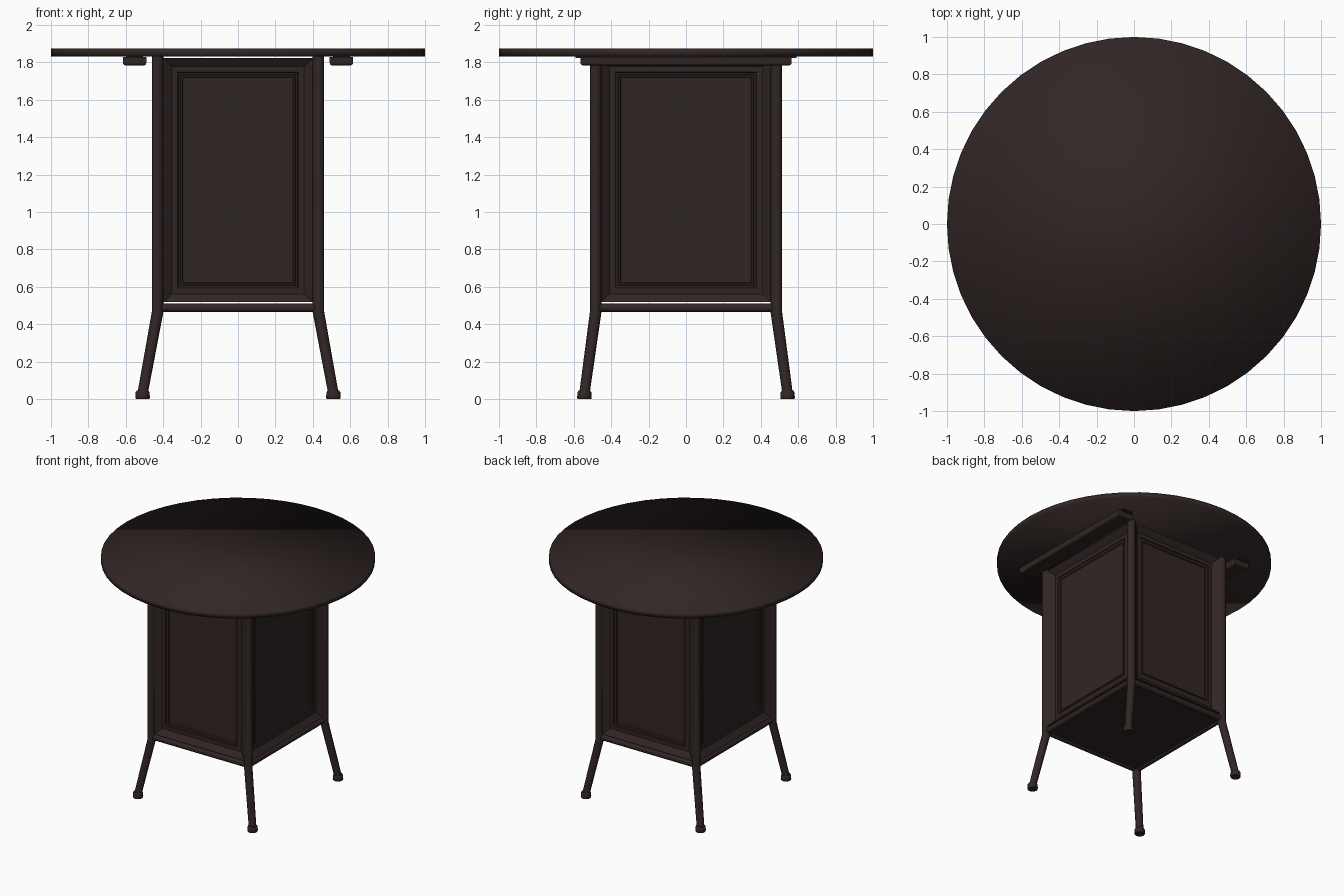
import bpy, bmesh, math
from mathutils import Vector, Matrix

cube = bpy.data.objects.get("Cube")
if cube:
    bpy.data.objects.remove(cube, do_unlink=True)

wood = bpy.data.materials.new("dark brown")
wood.use_nodes = True
COLOUR = (0.030, 0.019, 0.018, 1)
wood.diffuse_color = COLOUR
bsdf = next(n for n in wood.node_tree.nodes if n.type == 'BSDF_PRINCIPLED')
bsdf.inputs["Base Color"].default_value = COLOUR

POST_X, POST_Y = 0.43, 0.483      # post centres
FOOT_X, FOOT_Y = 0.51, 0.543      # splayed foot centres
RAIL_Z, TOP_Z = 0.488, 1.832


def finish(name, bm, angle=35):
    bmesh.ops.recalc_face_normals(bm, faces=bm.faces)
    mesh = bpy.data.meshes.new(name)
    bm.to_mesh(mesh)
    bm.free()
    mesh.materials.append(wood)
    obj = bpy.data.objects.new(name, mesh)
    bpy.context.collection.objects.link(obj)
    bpy.ops.object.select_all(action='DESELECT')
    obj.select_set(True)
    bpy.context.view_layer.objects.active = obj
    if angle is None:
        bpy.ops.object.shade_smooth()
    else:
        bpy.ops.object.shade_smooth_by_angle(angle=math.radians(angle))
    return obj


def skin(bm, loops):
    """Bridge a series of equal-sized point loops and cap both ends."""
    loops = [[bm.verts.new(p) for p in loop] for loop in loops]
    n = len(loops[0])
    for a, b in zip(loops, loops[1:]):
        for i in range(n):
            j = (i + 1) % n
            bm.faces.new((a[i], a[j], b[j], b[i]))
    bm.faces.new(loops[0])
    bm.faces.new(loops[-1])


def column(name, rings, sides=16, angle=35):
    """Round column through horizontal rings (x, y, z, radius)."""
    turn = [i * math.tau / sides for i in range(sides)]
    bm = bmesh.new()
    skin(bm, [[(x + r * math.cos(t), y + r * math.sin(t), z) for t in turn]
              for x, y, z, r in rings])
    return finish(name, bm, angle)


def rail(name, centre, length, axis, radius=0.023):
    bm = bmesh.new()
    turn = Matrix.Rotation(math.pi / 2, 4, 'Y' if axis == 'X' else 'X')
    bmesh.ops.create_cone(bm, cap_ends=True, segments=16, radius1=radius, radius2=radius,
                          depth=length, matrix=Matrix.Translation(centre) @ turn)
    return finish(name, bm)


def box(name, centre, size, bevel=0.0):
    bm = bmesh.new()
    bmesh.ops.create_cube(bm, size=1, matrix=Matrix.Translation(centre) @ Matrix.Diagonal((*size, 1)))
    if bevel:
        low = [e for e in bm.edges if all(v.co.z < centre[2] for v in e.verts)]
        bmesh.ops.bevel(bm, geom=low, offset=bevel, segments=3, profile=0.5, affect='EDGES')
    return finish(name, bm)


def panel(name, half_width, distance, angle):
    """Recessed panel: closed back, sloped border and stepped moulding."""
    steps = [(0, 0.08), (0, 0), (0.045, 0.035), (0.075, 0.035), (0.079, 0.042),
             (0.089, 0.042), (0.092, 0.037), (0.1, 0.037), (0.105, 0.045)]
    low, high = 0.518, 1.823
    spin = Matrix.Rotation(angle, 3, 'Z')
    bm = bmesh.new()
    loops = []
    for inset, depth in steps:
        w, y = half_width - inset, depth - distance
        corners = ((-w, low + inset), (w, low + inset), (w, high - inset), (-w, high - inset))
        loops.append([spin @ Vector((x, y, z)) for x, z in corners])
    skin(bm, loops)
    return finish(name, bm, 20)


# Round top
column("table_top", [(0, 0, TOP_Z, 1), (0, 0, 1.873, 1)], sides=48, angle=None)

# Bent legs with feet
for sx, side in ((1, "left"), (-1, "right")):
    for sy, end in ((-1, "front"), (1, "back")):
        fx, fy, px, py = sx * FOOT_X, sy * FOOT_Y, sx * POST_X, sy * POST_Y
        column(f"{end}_{side}_leg", [(fx, fy, 0.03, 0.028), (px, py, 0.465, 0.031),
                                     (px, py, TOP_Z, 0.031)])
        column(f"{end}_{side}_foot", [(fx, fy, 0, 0.036), (fx, fy, 0.008, 0.039),
                                      (fx, fy, 0.036, 0.037), (fx, fy, 0.046, 0.031)])

# Lower rails and floor of the cabinet
for s, end, side in ((-1, "front", "right"), (1, "back", "left")):
    rail(f"{end}_rail", (0, s * POST_Y, RAIL_Z), 2 * POST_X, 'X')
    rail(f"{side}_rail", (s * POST_X, 0, RAIL_Z), 2 * POST_Y, 'Y')
box("cabinet_floor", (0, 0, RAIL_Z), (2 * POST_X, 2 * POST_Y, 0.02))

# Four recessed panels
for i, name in enumerate(("front", "left", "back", "right")):
    across = i % 2
    panel(f"{name}_panel", 0.453 if across else 0.398,
          (POST_X if across else POST_Y) + 0.012, i * math.pi / 2)

# Cleats under the top, each with a thin mounting plate
for s, side in ((1, "left"), (-1, "right")):
    box(f"{side}_cleat", (s * 0.553, 0, 1.807), (0.126, 1.13, 0.046), 0.014)
    box(f"{side}_cleat_plate", (s * 0.553, 0, 1.828), (0.09, 1.18, 0.008))
